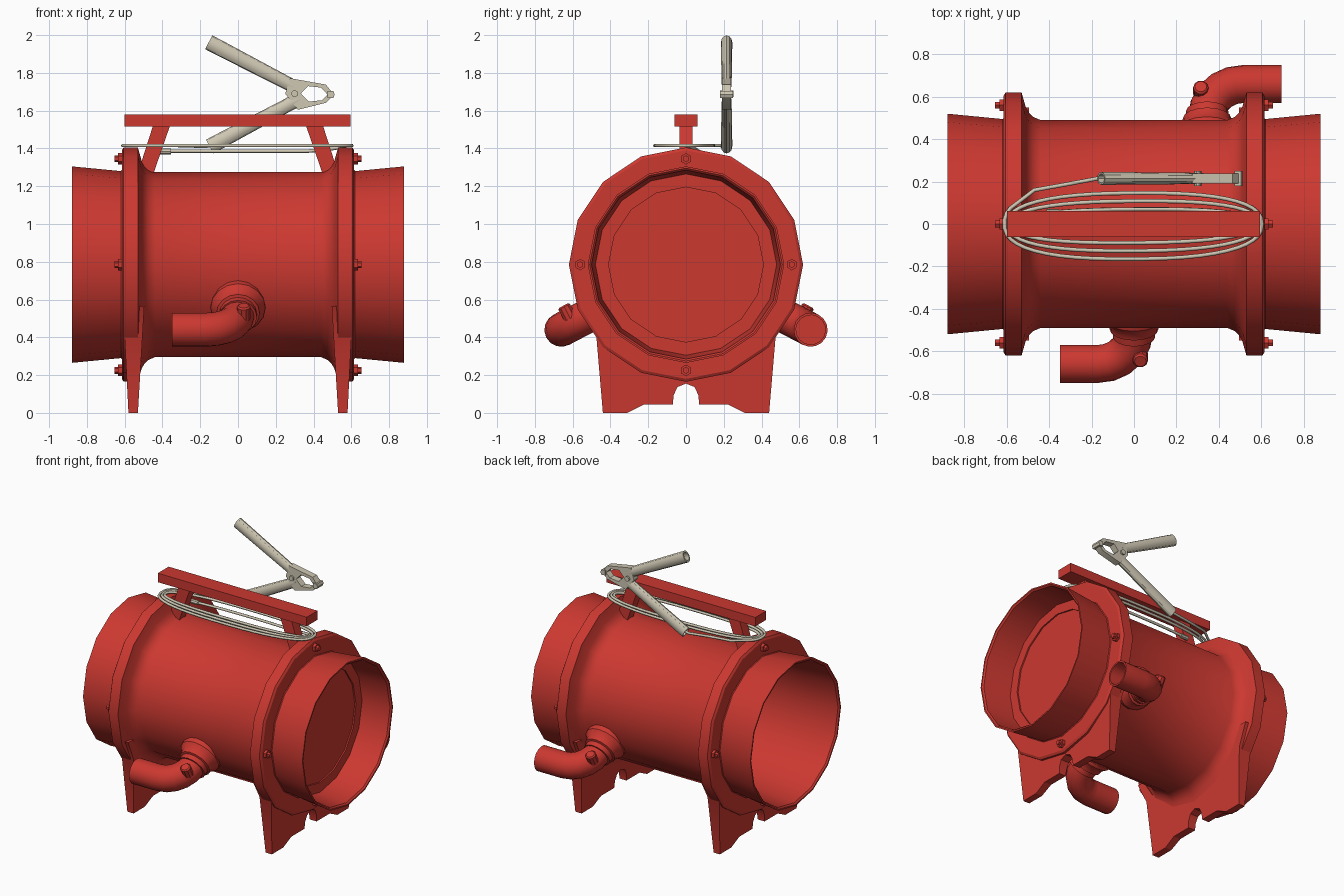
import bpy, bmesh
from math import sin, cos, pi, radians, copysign
from mathutils import Matrix, Vector

if "Cube" in bpy.data.objects:
    bpy.data.objects.remove(bpy.data.objects["Cube"])


def material(name, color):
    m = bpy.data.materials.new(name)
    m.diffuse_color = (*color, 1)
    m.use_nodes = True
    m.node_tree.nodes["Principled BSDF"].inputs["Base Color"].default_value = m.diffuse_color
    return m


RED = material("red_paint", (0.6, 0.04, 0.03))
BEIGE = material("bare_metal", (0.62, 0.57, 0.45))
CZ = 0.785  # height of the barrel axis


def frame(x, y, z, origin):
    return Matrix.Translation(origin) @ Matrix((x, y, z)).transposed().to_4x4()


def finish(name, bm, mat, matrix=None, angle=32):
    bmesh.ops.remove_doubles(bm, verts=bm.verts, dist=1e-5)
    if matrix:
        bm.transform(matrix)
    bmesh.ops.recalc_face_normals(bm, faces=bm.faces)
    me = bpy.data.meshes.new(name)
    bm.to_mesh(me)
    bm.free()
    me.polygons.foreach_set("use_smooth", [True] * len(me.polygons))
    me.set_sharp_from_angle(angle=radians(angle))
    me.materials.append(mat)
    ob = bpy.data.objects.new(name, me)
    bpy.context.collection.objects.link(ob)
    return ob


def skin(bm, rings):
    for a, b in zip(rings, rings[1:]):
        for i in range(len(a)):
            j = (i + 1) % len(a)
            bm.faces.new((a[i], a[j], b[j], b[i]))
    for cap in (rings[0], rings[-1]):
        bm.faces.new(cap)


def lathe(name, profile, n, mat, matrix):
    # profile of (height, radius) turned about local z, flat caps at both ends
    bm = bmesh.new()
    skin(bm, [[bm.verts.new((r * cos(2 * pi * i / n), r * sin(2 * pi * i / n), h))
               for i in range(n)] for h, r in profile])
    return finish(name, bm, mat, matrix)


def sweep(name, stations, n, mat, matrix):
    # stations of (x, z, heading, in-plane radius, y radius) in the local xz plane
    bm = bmesh.new()
    rings = []
    for x, z, deg, h, w in stations:
        a = radians(deg)
        ring = []
        for i in range(n):
            t = 2 * pi * i / n
            ring.append(bm.verts.new((x - sin(a) * h * cos(t), w * sin(t), z + cos(a) * h * cos(t))))
        rings.append(ring)
    skin(bm, rings)
    return finish(name, bm, mat, matrix)


def slab(name, outline, place, mat):
    # outline joined between two placed copies (side 0 and side 1)
    bm = bmesh.new()
    skin(bm, [[bm.verts.new(place(s, *p)) for p in outline] for s in (0, 1)])
    return finish(name, bm, mat, angle=25)


# Barrel with flanges, flared ends, one sealed end and one open end
along_x = frame((0, 0, 1), (0, 1, 0), (1, 0, 0), (0, 0, CZ))
half = [(0.88, 0.52), (0.62, 0.495), (0.615, 0.50), (0.615, 0.605), (0.605, 0.62),
        (0.53, 0.62), (0.51, 0.55), (0.495, 0.525), (0.475, 0.505), (0.44, 0.49)]
profile = [(0.65, 0.41), (0.66, 0.41), (0.66, 0.48), (0.87, 0.50), (0.88, 0.51)] + half
profile += [(-x, r) for x, r in reversed(half)]
profile += [(-0.88, 0.51), (-0.87, 0.50), (-0.62, 0.48), (0.60, 0.47)]
lathe("barrel", profile, 16, RED, along_x)

# Feet, flange bolts and handle posts on both ends
arc = [(0.54 * cos(radians(a)), CZ + 0.54 * sin(radians(a))) for a in (-24, -40, -56, -73, -90)]
foot = [(0, 0.155), (0.045, 0.137), (0.065, 0.095), (0.07, 0.045), (0.22, 0.045), (0.31, 0),
        (0.44, 0), (0.475, 0.41), (0.55, 0.565)] + arc
foot += [(-y, z) for y, z in reversed(foot[1:-1])]
for side, word in ((-1, "left"), (1, "right")):
    slab(word + "_foot", foot,
         lambda s, y, z: (side * (0.58 + 0.05 * z if s else 0.53 - 0.06 * z), y, z), RED)
    for k in range(4):
        a = k * pi / 2
        lathe(f"{word}_flange_bolt_{k}",
              [(0.60, 0.03), (0.635, 0.03), (0.635, 0.018), (0.655, 0.018)], 6, RED,
              frame((0, 0, 1), (0, 1, 0), (side, 0, 0), (0, 0.56 * sin(a), CZ + 0.56 * cos(a))))
    slab(word + "_handle_post", [(0.36, 1.52), (0.45, 1.52), (0.53, 1.27), (0.45, 1.26)],
         lambda s, x, z: (side * x, 0.07 * s - 0.035, z), RED)

# Carrying handle
slab("handle_bar", [(-0.6, 1.515), (0.595, 1.515), (0.595, 1.58), (-0.6, 1.58)],
     lambda s, x, z: (x, 0.124 * s - 0.062, z), RED)

# Pipe elbows on bosses, each with a plug on the bend
bend = [(0.17 - 0.17 * cos(radians(a)), 0.575 + 0.17 * sin(radians(a)), 90 - a, 0.09, 0.09)
        for a in (0, 18, 36, 54, 72, 90)]
elbow = [(0, 0.5, 90, 0.09, 0.09)] + bend + [(0.35, 0.745, 0, 0.09, 0.09),
         (0.35, 0.745, 0, 0.078, 0.078), (0.22, 0.745, 0, 0.078, 0.078)]
for s, x0, word in ((-1, 0, "front"), (1, 0.345, "back")):
    X, Y, Z = Vector((s, 0, 0)), Vector((0, 0.463 * s, 0.886)), Vector((0, 0.886 * s, -0.463))
    o = Vector((x0, 0, CZ))
    lathe(word + "_boss", [(0.46, 0.145), (0.495, 0.145), (0.53, 0.118), (0.56, 0.115),
                           (0.565, 0.1), (0.60, 0.1)], 16, RED, frame(X, Y, Z, o))
    sweep(word + "_elbow", elbow, 16, RED, frame(X, Y, Z, o))
    lathe(word + "_plug", [(0.03, 0.036), (0.1, 0.036), (0.108, 0.028)], 10, RED,
          frame(X, Z, Y, o - 0.03 * X + 0.675 * Z))

# Spring clamp: two grips, a jaw ring, a tip and a hinge pin
CY = 0.215
at_clamp = Matrix.Translation((0, CY, 0))


def grip(name, x, z, deg, length, end):
    a = radians(deg)
    rows = [(0.06, 0.03, 0.022), (0, 0.03, 0.022), (0, 0.041, 0.03), (0.06, 0.041, 0.03),
            (length * 0.85, 0.036, 0.027), (length, end, 0.025)]
    sweep(name, [(x + d * cos(a), z + d * sin(a), deg, h, w) for d, h, w in rows],
          12, BEIGE, at_clamp)


grip("upper_grip", -0.155, 1.962, -27.5, 0.51, 0.035)
grip("lower_grip", -0.15, 1.41, 28, 0.54, 0.038)

outer = [(0.25, 1.69), (0.275, 1.772), (0.465, 1.738), (0.508, 1.685), (0.466, 1.642), (0.317, 1.605)]
inner = [(0.333, 1.69), (0.37, 1.73), (0.44, 1.722), (0.474, 1.685), (0.444, 1.655), (0.375, 1.648)]
bm = bmesh.new()
loops = [[bm.verts.new((x, CY + d, z)) for x, z in pts]
         for pts, d in ((outer, -0.024), (outer, 0.024), (inner, 0.024), (inner, -0.024))]
for a, b in zip(loops, loops[1:] + loops[:1]):
    for i in range(6):
        bm.faces.new((a[i], a[i - 1], b[i - 1], b[i]))
finish("clamp_jaws", bm, BEIGE)
slab("clamp_tip", [(0.475, 1.668), (0.505, 1.668), (0.512, 1.685), (0.505, 1.703), (0.475, 1.703)],
     lambda s, x, z: (x, CY - 0.035 + 0.07 * s, z), BEIGE)
lathe("hinge_pin", [(-0.036, 0.018), (0.036, 0.018)], 10, BEIGE,
      frame((1, 0, 0), (0, 0, 1), (0, 1, 0), (0.3, CY, 1.69)))

# Coiled cable running from the lower grip round the handle posts
path = [(-0.1, 0.215, 1.425), (-0.17, 0.215, 1.41), (-0.33, 0.185, 1.415), (-0.47, 0.16, 1.415)]
for deg in range(160, 1216, 8):
    turn = (deg - 270) / 180
    a, b = 0.607 - 0.008 * turn, 0.165 - 0.019 * turn
    c, s = cos(radians(deg)), sin(radians(deg))
    drop = 0.03 * min(1, max(0, (deg - 1085) / 50))
    path.append((a * copysign(abs(c) ** 0.8, c), b * copysign(abs(s) ** 0.8, s), 1.415 - drop))
cu = bpy.data.curves.new("cable", 'CURVE')
cu.dimensions = '3D'
cu.bevel_depth = 0.0095
cu.bevel_resolution = 1
cu.use_fill_caps = True
sp = cu.splines.new('POLY')
sp.points.add(len(path) - 1)
for p, co in zip(sp.points, path):
    p.co = (*co, 1)
    p.radius = 1
sp.use_smooth = True
cu.materials.append(BEIGE)
bpy.context.collection.objects.link(bpy.data.objects.new("cable", cu))
end = path[-1]
lathe("cable_lug", [(-0.03, 0.016), (0.03, 0.016)], 8, BEIGE,
      frame((0, 0, 1), (0, 1, 0), (1, 0, 0), end))
